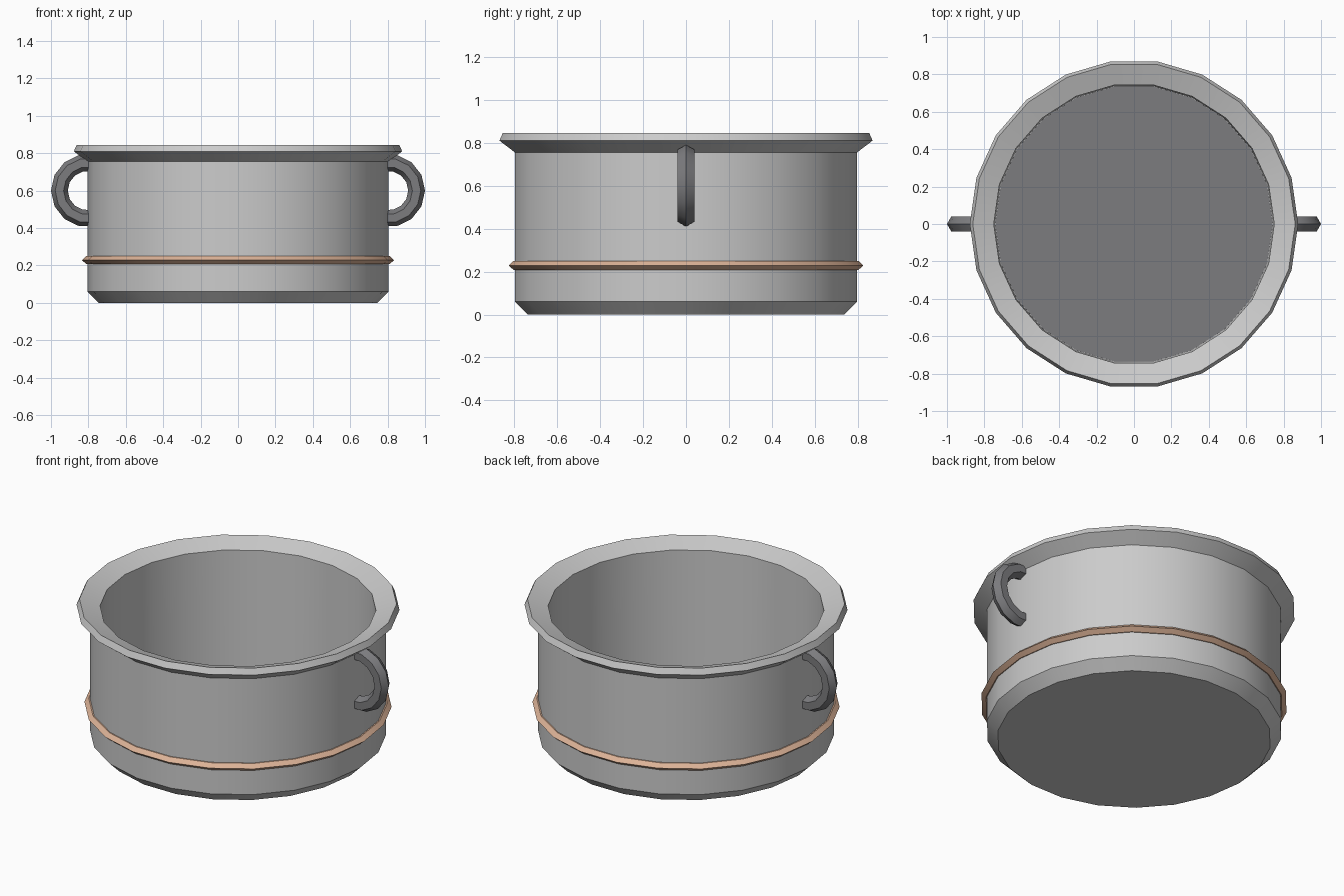
import bpy, bmesh, math
from mathutils import Vector

if "Cube" in bpy.data.objects:
    bpy.data.objects.remove(bpy.data.objects["Cube"])

SIDES = 22


def material(name, rgb):
    m = bpy.data.materials.new(name)
    m.diffuse_color = (*rgb, 1)
    m.use_nodes = True
    m.node_tree.nodes["Principled BSDF"].inputs["Base Color"].default_value = m.diffuse_color
    return m


def finish(name, bm, mat=None):
    bmesh.ops.recalc_face_normals(bm, faces=bm.faces)
    mesh = bpy.data.meshes.new(name)
    bm.to_mesh(mesh)
    bm.free()
    obj = bpy.data.objects.new(name, mesh)
    bpy.context.collection.objects.link(obj)
    if mat:
        mesh.materials.append(mat)
    bpy.ops.object.select_all(action='DESELECT')
    obj.select_set(True)
    bpy.context.view_layer.objects.active = obj
    bpy.ops.object.shade_smooth_by_angle(angle=math.radians(30))
    return obj


def bridge(bm, a, b):
    n = len(a)
    for i in range(n):
        bm.faces.new((a[i], a[(i + 1) % n], b[(i + 1) % n], b[i]))


def lathe(name, profile, closed=False, mat=None):
    """Spin (radius, z) points; open profiles get end caps."""
    bm = bmesh.new()
    rings = [[bm.verts.new((r * math.cos(math.tau * i / SIDES),
                            r * math.sin(math.tau * i / SIDES), z))
              for i in range(SIDES)] for r, z in profile]
    for a, b in zip(rings, rings[1:]):
        bridge(bm, a, b)
    if closed:
        bridge(bm, rings[-1], rings[0])
    else:
        bm.faces.new(rings[0])
        bm.faces.new(rings[-1])
    return finish(name, bm, mat)


def handle(name, side, mat):
    """Hexagonal tube along an arc, ends sunk into the wall."""
    bm = bmesh.new()
    rings = []
    for k in range(-4, 5):
        t = math.radians(25.5 * k)
        out = Vector((side * math.cos(t), 0, math.sin(t)))
        centre = Vector((side * 0.805, 0, 0.6)) + out * 0.15
        rings.append([bm.verts.new(centre + out * 0.045 * math.cos(math.tau * j / 6)
                                   + Vector((0, 0.045 * math.sin(math.tau * j / 6), 0)))
                      for j in range(6)])
    for a, b in zip(rings, rings[1:]):
        bridge(bm, a, b)
    bm.faces.new(rings[0])
    bm.faces.new(rings[-1])
    return finish(name, bm, mat)


dark = material("dark_iron", (0.2, 0.2, 0.21))
copper = material("copper", (0.72, 0.45, 0.31))

# Pot: chamfered base, wall, flared rim and hollow inside
lathe("pot_body", [(0.745, 0), (0.805, 0.06), (0.805, 0.755), (0.878, 0.81),
                   (0.862, 0.845), (0.75, 0.805), (0.743, 0.06)])

# Dark disc lining the inside floor
lathe("pot_floor", [(0.742, 0.055), (0.742, 0.065)], mat=dark)

# Raised copper band
lathe("copper_band", [(0.79, 0.207), (0.81, 0.207), (0.835, 0.228),
                      (0.812, 0.25), (0.79, 0.25)], closed=True, mat=copper)

# Side handles
for label, side in (("right", 1), ("left", -1)):
    handle(f"{label}_handle", side, dark)
